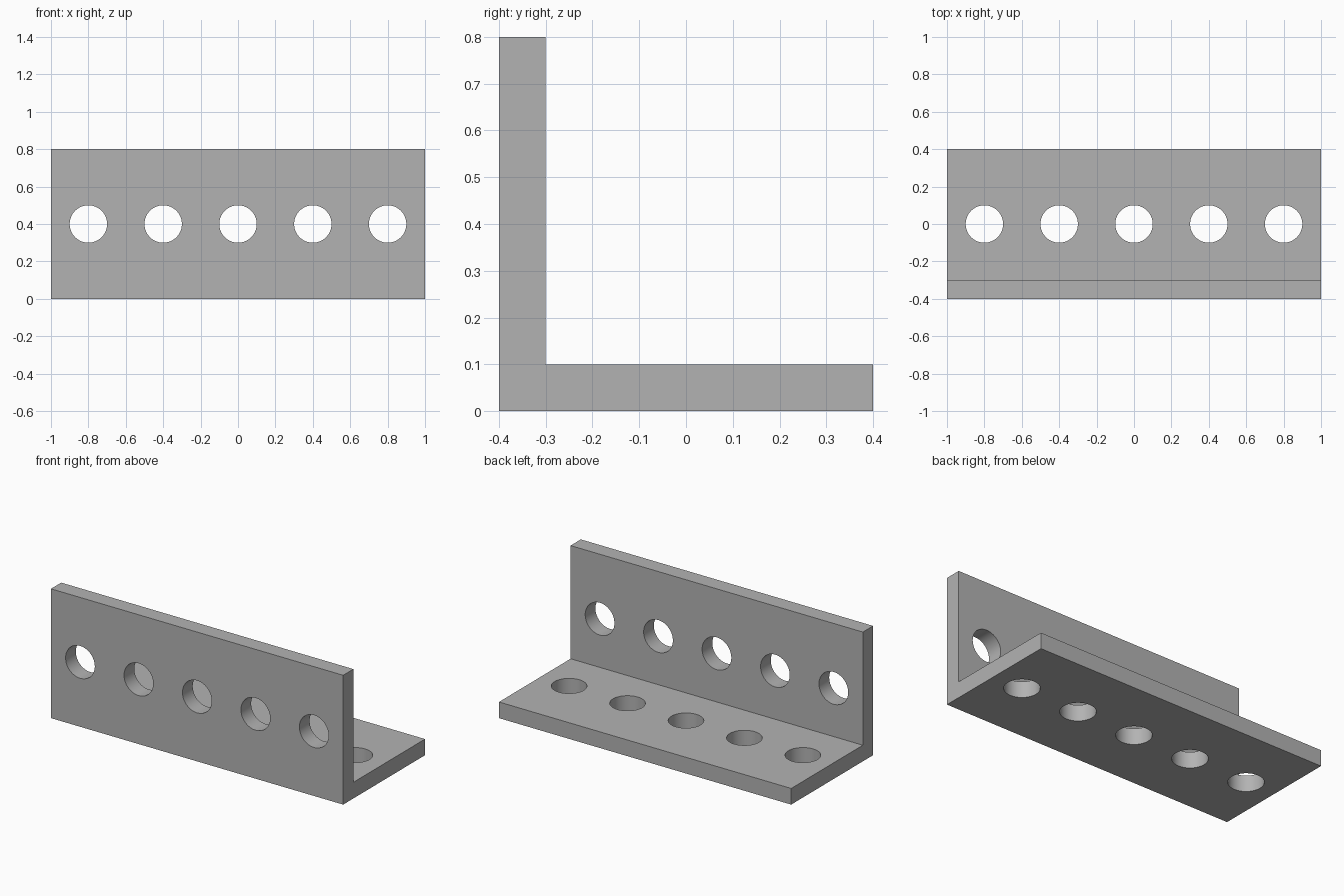
import bpy
import bmesh
from math import radians
from mathutils import Matrix, Vector

LENGTH = 2.0
LEG = 0.8
THICK = 0.1
HOLE_RADIUS = 0.1
SPACING = 0.4

cube = bpy.data.objects.get("Cube")
if cube:
    bpy.data.objects.remove(cube, do_unlink=True)


def make_object(name, bm):
    bmesh.ops.recalc_face_normals(bm, faces=bm.faces)
    mesh = bpy.data.meshes.new(name)
    bm.to_mesh(mesh)
    bm.free()
    obj = bpy.data.objects.new(name, mesh)
    bpy.context.collection.objects.link(obj)
    return obj


def make_material(name, colour):
    mat = bpy.data.materials.new(name)
    mat.use_nodes = True
    mat.diffuse_color = colour
    mat.node_tree.nodes["Principled BSDF"].inputs["Base Color"].default_value = colour
    return mat


# L-shaped profile extruded along the length
front, back = -LEG / 2, LEG / 2
profile = [(front, 0), (back, 0), (back, THICK),
           (front + THICK, THICK), (front + THICK, LEG), (front, LEG)]
bm = bmesh.new()
face = bm.faces.new([bm.verts.new((-LENGTH / 2, y, z)) for y, z in profile])
extruded = bmesh.ops.extrude_face_region(bm, geom=[face], use_keep_orig=True)
moved = [v for v in extruded["geom"] if isinstance(v, bmesh.types.BMVert)]
bmesh.ops.translate(bm, verts=moved, vec=(LENGTH, 0, 0))
bracket = make_object("angle_bracket", bm)
bracket.data.materials.append(make_material("steel grey", (0.45, 0.45, 0.45, 1)))

# Row of five bolt holes through each leg
bm = bmesh.new()
for i in range(-2, 3):
    x = i * SPACING
    upright = Matrix.Translation((x, front + THICK / 2, LEG / 2)) @ Matrix.Rotation(radians(90), 4, "X")
    flat = Matrix.Translation((x, 0, THICK / 2))
    for placement in (upright, flat):
        bmesh.ops.create_cone(bm, cap_ends=True, segments=64, radius1=HOLE_RADIUS,
                              radius2=HOLE_RADIUS, depth=THICK * 2, matrix=placement)
cutter = make_object("hole_cutter", bm)
cutter.hide_render = True

# Cut the holes, then discard the cutter
cut = bracket.modifiers.new("bolt_holes", "BOOLEAN")
cut.operation = "DIFFERENCE"
cut.solver = "EXACT"
cut.object = cutter
bpy.ops.object.select_all(action="DESELECT")
bracket.select_set(True)
bpy.context.view_layer.objects.active = bracket
bpy.ops.object.modifier_apply(modifier=cut.name)
bpy.data.objects.remove(cutter, do_unlink=True)

# Round hole walls, crisp plate edges
bpy.ops.object.shade_smooth_by_angle(angle=radians(30))
